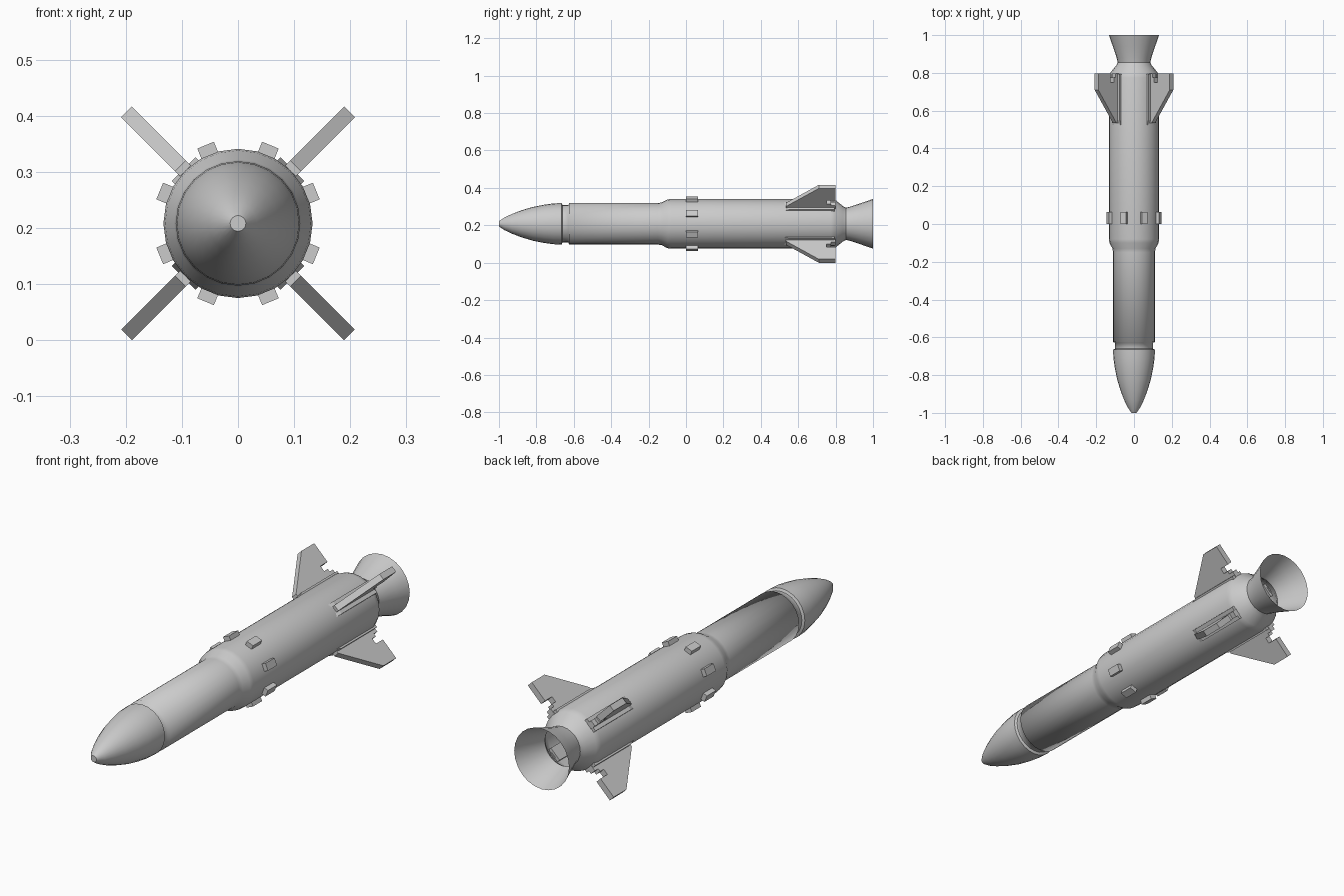
import bpy, bmesh
from math import pi, cos, sin, radians
from mathutils import Matrix, Vector

cube = bpy.data.objects.get("Cube")
if cube:
    bpy.data.objects.remove(cube, do_unlink=True)

AXIS_Z = 0.208
SIDES = 24

grey = bpy.data.materials.new("light_grey")
grey.use_nodes = True
grey.diffuse_color = (0.6, 0.6, 0.6, 1)
grey.node_tree.nodes["Principled BSDF"].inputs["Base Color"].default_value = (0.6, 0.6, 0.6, 1)


def finish(name, bm, smooth=None):
    bmesh.ops.recalc_face_normals(bm, faces=bm.faces)
    mesh = bpy.data.meshes.new(name)
    bm.to_mesh(mesh)
    bm.free()
    mesh.materials.append(grey)
    obj = bpy.data.objects.new(name, mesh)
    bpy.context.collection.objects.link(obj)
    obj.location.z = AXIS_Z
    if smooth:
        bpy.ops.object.select_all(action='DESELECT')
        obj.select_set(True)
        bpy.context.view_layer.objects.active = obj
        bpy.ops.object.shade_smooth_by_angle(angle=radians(smooth))
    return obj


def lathe(name, profile, smooth, cap_start=False):
    """Turn a (y, radius) profile around the long axis."""
    bm = bmesh.new()
    rings = [[bm.verts.new((r * cos(2 * pi * i / SIDES), y, r * sin(2 * pi * i / SIDES)))
              for i in range(SIDES)] for y, r in profile]
    for a, b in zip(rings, rings[1:]):
        for i in range(SIDES):
            j = (i + 1) % SIDES
            bm.faces.new((a[i], a[j], b[j], b[i]))
    if cap_start:
        bm.faces.new(rings[0])
    return finish(name, bm, smooth)


def radial_plate(name, outline, width, angle):
    """Extrude a (y, radius) outline sideways and turn it about the long axis."""
    bm = bmesh.new()
    face = bm.faces.new([bm.verts.new((r, y, -width / 2)) for y, r in outline])
    out = bmesh.ops.extrude_face_region(bm, geom=[face])
    moved = [v for v in out["geom"] if isinstance(v, bmesh.types.BMVert)]
    bmesh.ops.translate(bm, verts=moved, vec=Vector((0, 0, width)))
    bmesh.ops.rotate(bm, verts=bm.verts, matrix=Matrix.Rotation(-angle, 3, 'Y'))
    return finish(name, bm)


# Rounded nose and the recessed neck behind it
lathe("nose_cone", [(-1, 0.014), (-0.97, 0.034), (-0.93, 0.053), (-0.88, 0.072),
                    (-0.82, 0.09), (-0.76, 0.102), (-0.71, 0.109), (-0.665, 0.111),
                    (-0.66, 0.1)], 50, cap_start=True)

# Neck, slim front tube, flared shoulder, wide rear tube and tail taper
lathe("body", [(-0.665, 0.1), (-0.628, 0.1), (-0.625, 0.111), (-0.15, 0.111),
               (-0.13, 0.114), (-0.1, 0.13), (-0.08, 0.133), (0.775, 0.133),
               (0.8, 0.126), (0.84, 0.094), (0.855, 0.086)], 89)

# Open thin-walled exhaust bell
lathe("exhaust_bell", [(0.855, 0.086), (0.88, 0.092), (0.94, 0.112), (1, 0.133)], 50)

# Ring of eight mounting lugs
for k in range(8):
    radial_plate(f"mounting_lug_{k + 1}",
                 [(0, 0.12), (0, 0.151), (0.063, 0.151), (0.063, 0.12)],
                 0.032, radians(22.5 + 45 * k))

# Four diagonal tail fins with a slotted trailing edge, each on a flat root pad
fin = [(0.535, 0.12), (0.535, 0.145), (0.71, 0.281), (0.798, 0.281), (0.798, 0.19),
       (0.75, 0.19), (0.75, 0.165), (0.775, 0.165), (0.775, 0.152), (0.798, 0.152),
       (0.798, 0.12)]
pad = [(0.52, 0.128), (0.55, 0.137), (0.795, 0.137), (0.795, 0.11)]
for k, side in enumerate(("upper_left", "upper_right", "lower_right", "lower_left")):
    angle = radians(45 + 90 * k)
    radial_plate("tail_fin_" + side, fin, 0.027, angle)
    radial_plate("fin_root_pad_" + side, pad, 0.06, angle)
